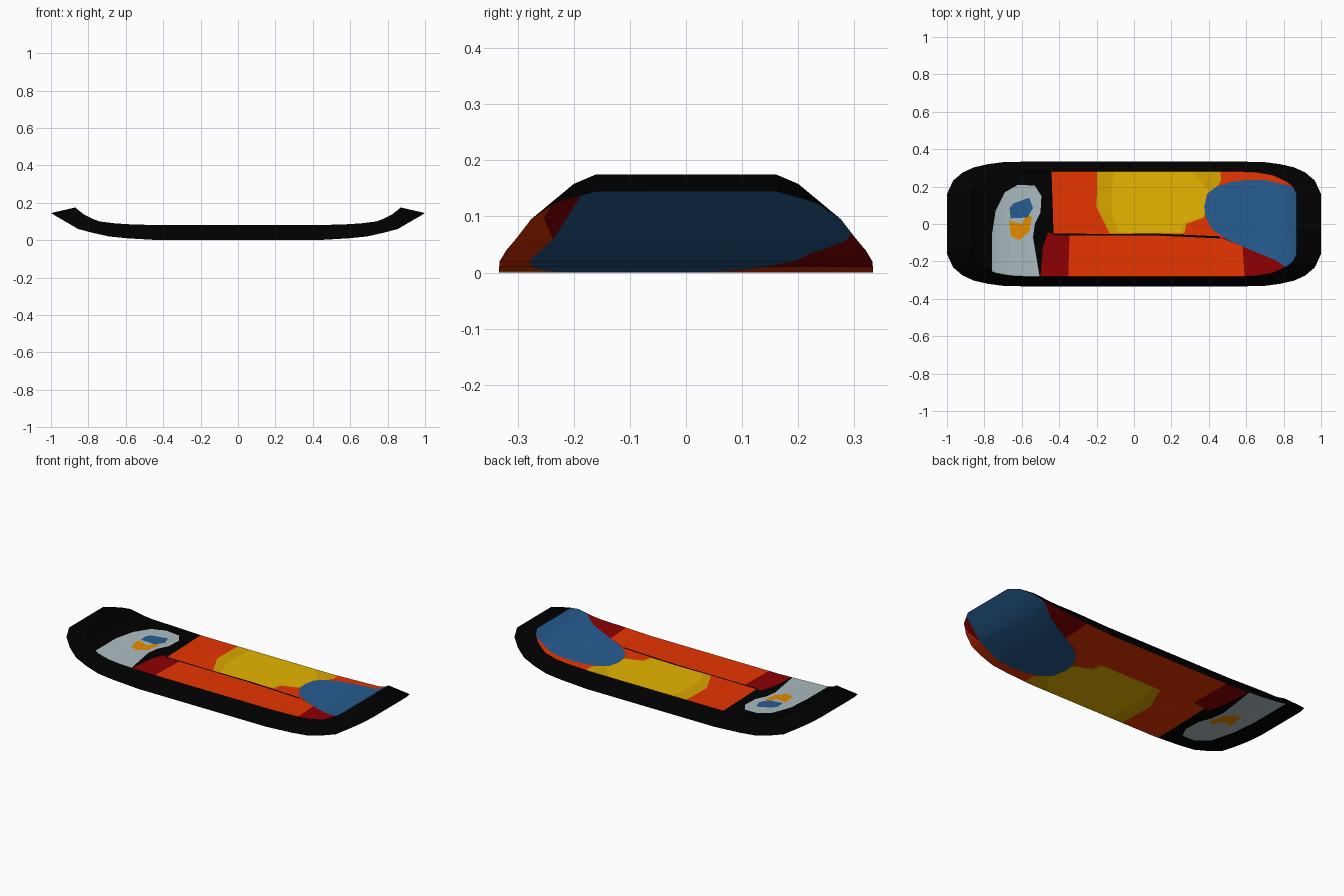
import bpy
from mathutils import Vector
from mathutils.geometry import delaunay_2d_cdt

if "Cube" in bpy.data.objects:
    bpy.data.objects.remove(bpy.data.objects["Cube"])

# flat colours
COLORS = {
    "black": (0, 0, 0), "orange": (0.82, 0.036, 0),
    "dark_red": (0.27, 0, 0.001), "yellow": (0.95, 0.55, 0),
    "dark_yellow": (0.70, 0.38, 0), "blue": (0.02, 0.11, 0.29),
    "pale_grey": (0.41, 0.50, 0.53), "amber": (0.88, 0.29, 0),
}
NAMES = list(COLORS)
MATS = []
for n, c in COLORS.items():
    m = bpy.data.materials.new(n)
    m.diffuse_color = (*c, 1)
    m.use_nodes = True
    m.node_tree.nodes["Principled BSDF"].inputs["Base Color"].default_value = m.diffuse_color
    MATS.append(m)

# deck profiles from tip to middle: (x, half width, z)
TOP = [(.87, .16, .175), (.85, .20, .158), (.82, .225, .135), (.78, .245, .115),
       (.74, .262, .10), (.66, .276, .09), (.58, .28, .085), (.42, .28, .08)]
BOTTOM = [(1, .16, .145), (.967, .232, .125), (.915, .276, .095), (.855, .303, .06),
          (.78, .32, .04), (.69, .332, .02), (.59, .333, .01), (.42, .333, 0)]


def ring(prof):
    """Full outline, mirrored from one quarter."""
    a = [(x, w, z) for x, w, z in prof] + [(-x, w, z) for x, w, z in reversed(prof)]
    return a + [(x, -w, z) for x, w, z in reversed(a)]


def height(prof, x):
    x = abs(x)
    for (x1, _, z1), (x0, _, z0) in zip(prof, prof[1:]):
        if x >= x0:
            return z0 + (z1 - z0) * min(1, (x - x0) / (x1 - x0))
    return prof[-1][2]


def inside(p, poly):
    hit = False
    for (x0, y0), (x1, y1) in zip(poly, poly[1:] + poly[:1]):
        if (y0 > p[1]) != (y1 > p[1]) and p[0] < x0 + (p[1] - y0) * (x1 - x0) / (y1 - y0):
            hit = not hit
    return hit


# painted shapes, later ones cover earlier ones
PAINT = []


def paint(color, pts, both=True):
    PAINT.append((color, pts, both))


paint("orange", [(-.445, .4), (-.43, -.05), (-.35, -.06), (-.35, -.4), (1.1, -.4), (1.1, .4)])
paint("dark_red", [(-.46, -.045), (-.345, -.065), (-.355, -.4), (-.5, -.4), (-.5, -.28), (-.488, -.13)])
paint("dark_red", [(.45, -.07), (.58, -.12), (.6, -.4), (1.1, -.4), (1.1, -.1), (.7, -.1)])
paint("dark_red", [(.84, .20), (.91, .215), (1.05, .17), (1.05, .1)])
paint("dark_yellow", [(-.195, .4), (-.2, .09), (-.13, -.05), (.27, -.05), (.28, 0),
                      (.375, .035), (.40, .13), (.465, .23), (.455, .4)])
paint("yellow", [(-.095, .4), (-.12, .17), (-.12, .06), (-.08, -.045), (.25, -.045),
                 (.27, .01), (.37, .04), (.40, .18), (.31, .28), (.3, .4)])
paint("blue", [(.375, .09), (.39, .16), (.44, .2), (.52, .225), (.6, .235), (.7, .235),
               (.83, .205), (1.1, .12), (1.1, -.3), (.89, -.26), (.82, -.235),
               (.75, -.19), (.65, -.15), (.5, -.085), (.42, -.03), (.385, .03)])
paint("black", [(-.44, -.05), (-.1, -.054), (.1, -.05), (.46, -.066), (.46, -.077),
                (.1, -.061), (-.1, -.062), (-.43, -.06)], both=False)
paint("pale_grey", [(-.76, -.4), (-.76, -.06), (-.74, .07), (-.69, .17), (-.62, .21),
                    (-.53, .205), (-.495, .15), (-.5, .06), (-.53, 0), (-.54, -.07),
                    (-.505, -.28), (-.505, -.4)])
paint("amber", [(-.67, .02), (-.655, -.07), (-.61, -.085), (-.56, -.04), (-.545, .04),
                (-.58, .05), (-.595, 0), (-.64, .01)])
paint("blue", [(-.665, .085), (-.645, .11), (-.56, .14), (-.54, .085), (-.57, .035),
               (-.66, .03)], both=False)


def make(name, verts, faces, mats):
    me = bpy.data.meshes.new(name)
    me.from_pydata(verts, [], faces)
    for m in MATS:
        me.materials.append(m)
    for p, i in zip(me.polygons, mats):
        p.material_index = i
    ob = bpy.data.objects.new(name, me)
    bpy.context.collection.objects.link(ob)
    bpy.ops.object.select_all(action='DESELECT')
    ob.select_set(True)
    bpy.context.view_layer.objects.active = ob
    bpy.ops.object.shade_smooth_by_angle(angle=0.6)


def painted_surface(name, prof, sx, sy, under):
    """Cut the curved deck surface along the outlines of the painted shapes."""
    outline = [(x, y) for x, y, _ in ring(prof)]
    shapes = [(c, [(x * sx, y * sy) for x, y in pts]) for c, pts, both in PAINT
              if both or not under]
    pts, edges = [], []

    def add(poly, closed=True):
        b, n = len(pts), len(poly)
        pts.extend(Vector(p) for p in poly)
        edges.extend((b + i, b + (i + 1) % n) for i in range(n if closed else n - 1))

    add(outline)
    for x, w, _ in prof[1:]:
        for s in (1, -1):
            add([(s * x, -w), (s * x, w)], False)
    for _, poly in shapes:
        add(poly)
    vs, _, fs, *_ = delaunay_2d_cdt(pts, edges, [], 0, 1e-5)
    faces, mats = [], []
    for f in fs:
        c = sum((vs[i] for i in f), Vector((0, 0))) / len(f)
        if not inside(c, outline):
            continue
        color = "black"
        for col, poly in shapes:
            if inside(c, poly):
                color = col
        faces.append(list(reversed(f)) if under else list(f))
        mats.append(NAMES.index(color))
    # keep only the points used by the deck
    used = sorted({i for f in faces for i in f})
    new = {i: k for k, i in enumerate(used)}
    make(name, [(vs[i].x, vs[i].y, height(prof, vs[i].x)) for i in used],
         [[new[i] for i in f] for f in faces], mats)


# painted top and mirrored painted underside
painted_surface("deck_top", TOP, 1, 1, False)
painted_surface("deck_underside", BOTTOM, 1.01, -1.18, True)

# sloping black rim joining both outlines
lo, hi = ring(BOTTOM), ring(TOP)
n = len(lo)
rim = [(i, (i + 1) % n, n + (i + 1) % n, n + i) for i in range(n)]
make("deck_rim", lo + hi, rim, [0] * n)
